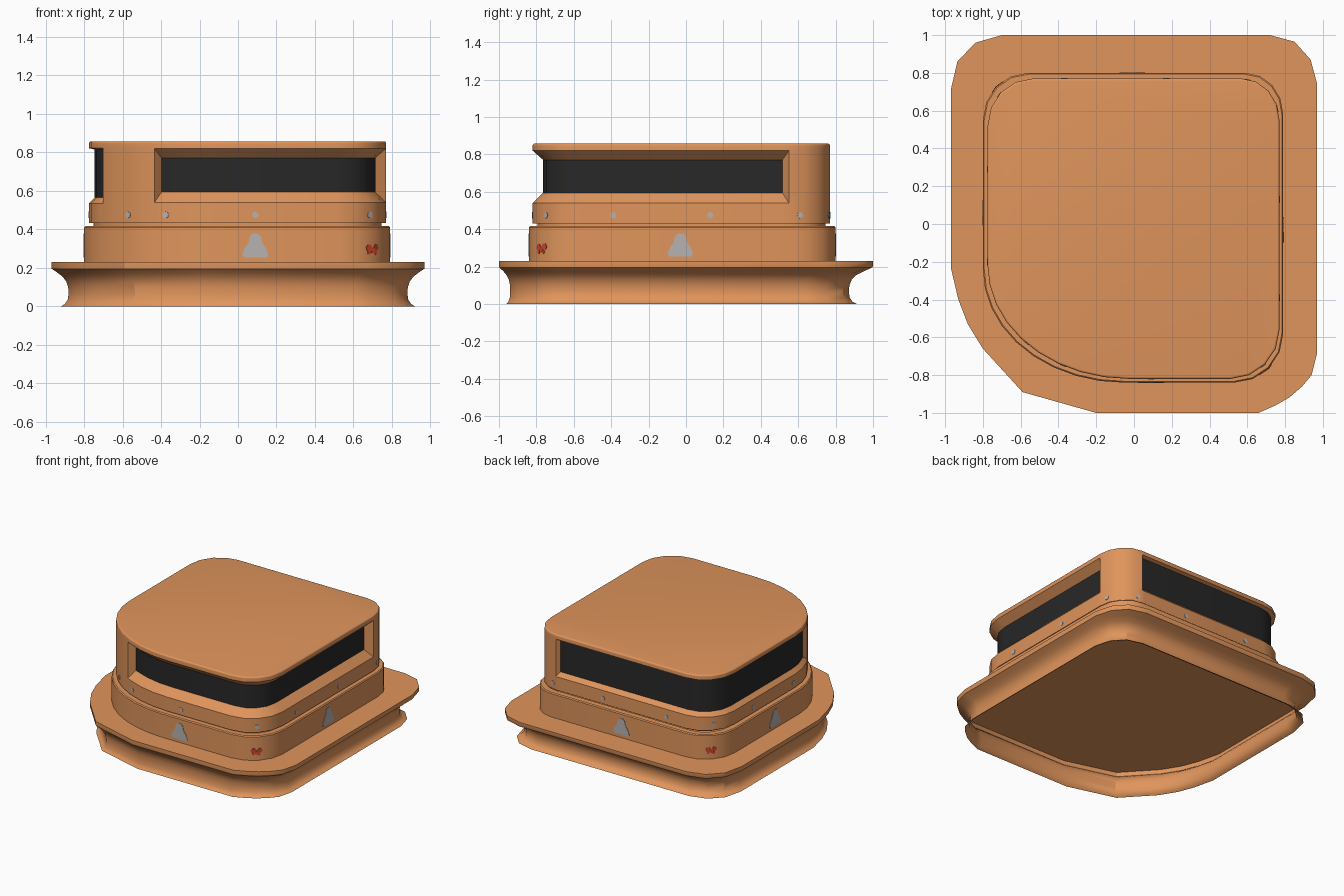
import bpy, bmesh, math
from mathutils import Vector

if "Cube" in bpy.data.objects:
    bpy.data.objects.remove(bpy.data.objects["Cube"])


def material(name, r, g, b):
    m = bpy.data.materials.new(name)
    m.diffuse_color = (r, g, b, 1)
    m.use_nodes = True
    m.node_tree.nodes["Principled BSDF"].inputs["Base Color"].default_value = m.diffuse_color
    return m


ORANGE = material("clay orange", 0.745, 0.30, 0.107)
DARK = material("window black", 0.021, 0.021, 0.021)
GREY = material("pale grey", 0.47, 0.45, 0.44)
RED = material("mark red", 0.62, 0.06, 0.025)


def finish(name, bm, mats, smooth=True):
    bmesh.ops.recalc_face_normals(bm, faces=bm.faces)
    me = bpy.data.meshes.new(name)
    bm.to_mesh(me)
    bm.free()
    ob = bpy.data.objects.new(name, me)
    bpy.context.collection.objects.link(ob)
    for m in mats:
        me.materials.append(m)
    if smooth:
        bpy.ops.object.select_all(action='DESELECT')
        ob.select_set(True)
        bpy.context.view_layer.objects.active = ob
        bpy.ops.object.shade_smooth_by_angle(angle=math.radians(30))
    return ob


def outline(x0, x1, y0, y1):
    """Counter-clockwise rounded plan with one large front-left corner."""
    corners = [(x0, y0, 0.75, 0.60, 180, 9), (x1, y0, 0.26, 0.26, 270, 4),
               (x1, y1, 0.20, 0.22, 0, 4), (x0, y1, 0.24, 0.25, 90, 4)]
    pts = []
    for x, y, rx, ry, start, n in corners:
        cx = x + rx if x < 0 else x - rx
        cy = y + ry if y < 0 else y - ry
        for i in range(n + 1):
            a = math.radians(start + 90 * i / n)
            pts.append(Vector((cx + rx * math.cos(a), cy + ry * math.sin(a))))
    return pts


def snap(pts, p):
    """Nearest point on the plan: edge index, point, outward normal."""
    p, best = Vector(p), None
    for i, a in enumerate(pts):
        d = pts[(i + 1) % len(pts)] - a
        if d.length < 1e-6:
            continue
        t = min(max((p - a).dot(d) / d.length_squared, 0), 1)
        q = a + d * t
        if best is None or (q - p).length < best[0]:
            best = ((q - p).length, i, q, Vector((d.y, -d.x)).normalized())
    return best[1:]


def normals(pts):
    out = []
    for i, p in enumerate(pts):
        d = (p - pts[i - 1]).normalized() + (pts[(i + 1) % len(pts)] - p).normalized()
        out.append(Vector((d.y, -d.x)).normalized())
    return out


def loft(name, rings, cap):
    """Skin stacked rings; only the visible end is capped."""
    bm = bmesh.new()
    rows = [[bm.verts.new(v) for v in r] for r in rings]
    for a, b in zip(rows, rows[1:]):
        for i in range(len(a)):
            j = (i + 1) % len(a)
            bm.faces.new((a[i], a[j], b[j], b[i]))
    if cap:
        bm.faces.new(rows[-1])
    return finish(name, bm, [ORANGE])


# Flared base: one faceted plan refitted to each profile ring, hollow below
FLANGE = [(-.97, -.23), (-.93, -.40), (-.88, -.53), (-.80, -.66), (-.59, -.89), (-.20, -1),
          (.66, -1), (.75, -.96), (.82, -.92), (.89, -.86), (.94, -.80), (.97, -.68),
          (.97, .74), (.935, .87), (.85, .965), (.72, 1),
          (-.70, 1), (-.84, .96), (-.935, .86), (-.97, .71)]
PROFILE = [(0, .92, -.96, .915), (.012, .90, -.95, .89), (.035, .885, -.942, .875),
           (.07, .88, -.94, .87), (.10, .883, -.941, .874), (.13, .893, -.947, .886),
           (.155, .912, -.96, .91), (.175, .938, -.976, .95), (.195, .968, -.998, .995),
           (.205, .97, -1, 1), (.23, .97, -1, 1)]
loft("flared_base", [[(x / .97 * hx, (y0 + y1) / 2 + y * (y1 - y0) / 2, z) for x, y in FLANGE]
                     for z, hx, y0, y1 in PROFILE], True)

# Lower body
LOWER = outline(-.80, .79, -.84, .80)
loft("lower_body", [[(p.x - n.x * s, p.y - n.y * s, z) for p, n in zip(LOWER, normals(LOWER))]
                    for z, s in [(.23, 0), (.41, 0), (.417, .007), (.417, .05)]], False)

# Upper body with two recessed wrap-around windows
UPPER = outline(-.775, .77, -.82, .77)
WINDOWS = [  # outer start, inner start, inner end, outer end, depth, heights
    ((-.435, -.722), (-.425, -.727), (.77, .515), (.77, .55), .057, (.54, .595, .77, .82)),
    ((.57, .77), (.55, .77), (-.715, -.445), (-.70, -.475), .03, (.535, .565, .815, .822))]
pts = list(UPPER)
for w in WINDOWS:
    for mark in w[:4]:
        i, q, _ = snap(pts, mark)
        pts.insert(i + 1, q)
pts = [p for i, p in enumerate(pts) if (p - pts[i - 1]).length > 1e-3]
count = len(pts)
depth = [0] * count
heights = [WINDOWS[0][5] if p.x - p.y > 0 else WINDOWS[1][5] for p in pts]
for w in WINDOWS:
    near = [min(range(count), key=lambda k: (pts[k] - Vector(m)).length) for m in w[:4]]
    for step in range((near[3] - near[0]) % count + 1):
        heights[(near[0] + step) % count] = w[5]
    for step in range((near[2] - near[1]) % count + 1):
        depth[(near[1] + step) % count] = w[4]

R = .012    # rounded roof edge
ROOF = [(.858 - R + R * math.sin(a), R - R * math.cos(a))
        for a in [math.radians(18 * k) for k in range(6)]]
bm = bmesh.new()
cols, deep = [], set()
for p, n, d, h in zip(pts, normals(pts), depth, heights):
    col = []
    for z, s in [(.417, .025), (.432, .025), (.432, 0), (h[0], 0), (h[1], d),
                 (h[2], d), (h[3], 0)] + ROOF:
        v = bm.verts.new((p.x - n.x * s, p.y - n.y * s, z))
        col.append(v)
        if d and s == d:
            deep.add(v)
    cols.append(col)
for a, b in zip(cols, cols[1:] + cols[:1]):
    for r in range(len(a) - 1):
        quad = [a[r], b[r], b[r + 1], a[r + 1]]
        sunk = [k for k in range(4) if quad[k] in deep]
        if len(sunk) == 1:      # mitred corner of a window frame
            q = quad[sunk[0]:] + quad[:sunk[0]]
            bm.faces.new(q[:3])
            bm.faces.new((q[0], q[2], q[3]))
        else:
            bm.faces.new(quad).material_index = 1 if len(sunk) == 4 else 0
bm.faces.new([c[-1] for c in cols])
finish("upper_body", bm, [ORANGE, DARK])


# Thin plates wrapped onto the walls
def plates(name, plan, spots, z, shapes, mat):
    bm = bmesh.new()
    for spot in spots:
        _, q, n = snap(plan, spot)
        for shape in shapes:
            back, front = [], []
            for a, b in shape:
                _, w, m = snap(plan, q + Vector((-n.y, n.x)) * a)
                back.append(bm.verts.new((w.x - m.x * .002, w.y - m.y * .002, z + b)))
                front.append(bm.verts.new((w.x + m.x * .003, w.y + m.y * .003, z + b)))
            bm.faces.new(back)
            bm.faces.new(front)
            for i in range(len(shape)):
                j = (i + 1) % len(shape)
                bm.faces.new((back[i], back[j], front[j], front[i]))
    finish(name, bm, [mat], smooth=False)


def disc(r, cx=0, cy=0, sides=8):
    return [(cx + r * math.cos(2 * math.pi * i / sides), cy + r * math.sin(2 * math.pi * i / sides))
            for i in range(sides)]


plates("rivets", UPPER,
       [(-.58, -.64), (-.38, -.76), (.09, -.82), (.68, -.74), (.77, -.39), (.77, .13), (.76, .61),
        (.60, .76), (.17, .77), (-.37, .77), (-.72, .69), (-.775, .29), (-.775, -.20)],
       .475, [disc(.017)], GREY)

half = [(.014, .063), (.028, .048), (.036, .015), (.055, -.012), (.068, -.046), (.06, -.06)]
plates("wall_badges", LOWER, [(.09, -.84), (.79, -.03), (-.01, .80), (-.80, .06)], .315,
       [half + [(-a, b) for a, b in reversed(half)]], GREY)

plates("red_corner_marks", LOWER, [(.69, -.76), (-.72, .72)], .295,
       [disc(.020, -.022, .008, 6), disc(.016, .002, -.004, 6), disc(.019, .026, .012, 6),
        disc(.012, .018, -.016, 5), disc(.010, -.022, -.017, 5)], RED)
